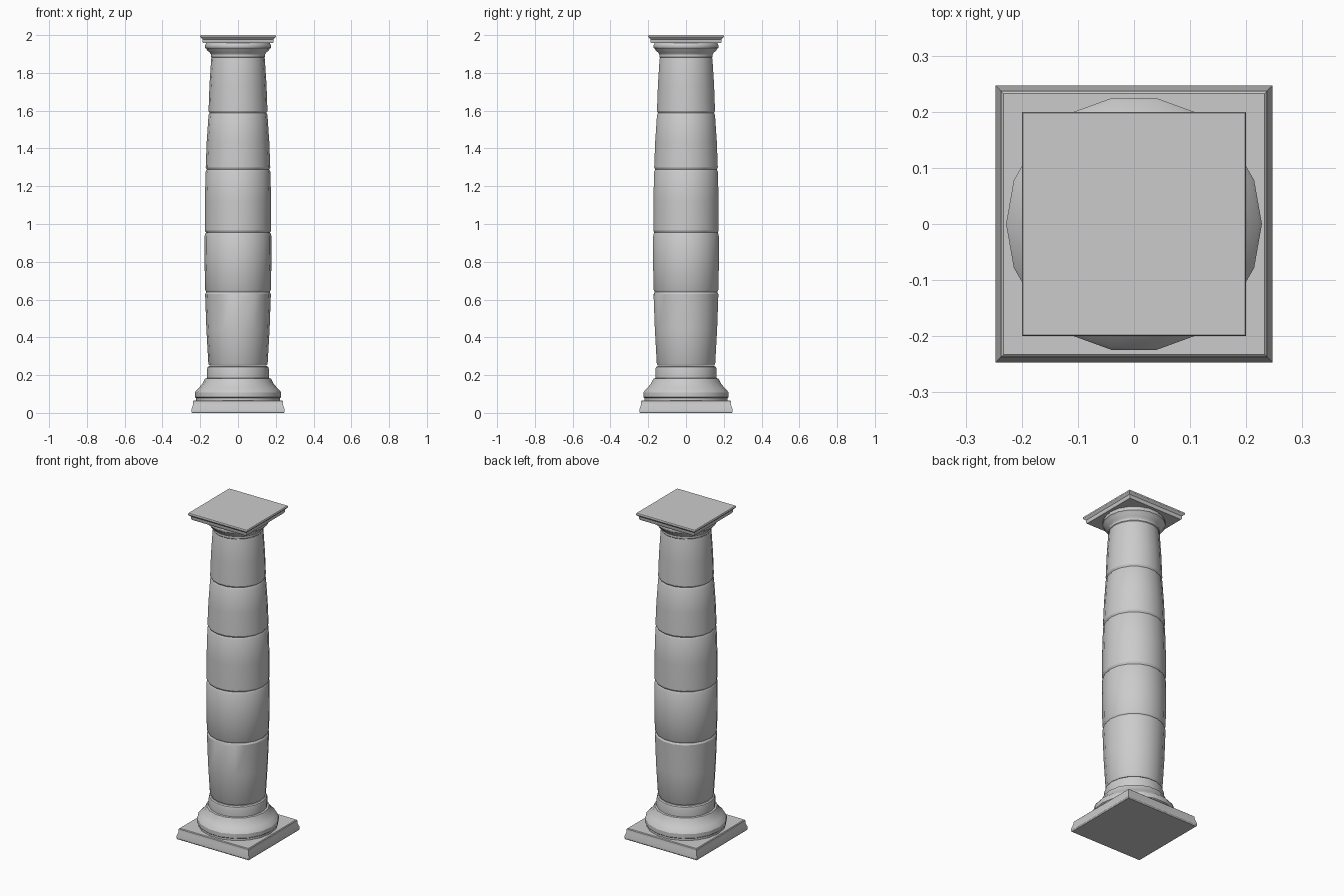
import bpy, bmesh, math

if "Cube" in bpy.data.objects:
    bpy.data.objects.remove(bpy.data.objects["Cube"])

stone = bpy.data.materials.new("pale_stone")
stone.diffuse_color = (0.6, 0.6, 0.6, 1)
stone.use_nodes = True
stone.node_tree.nodes["Principled BSDF"].inputs["Base Color"].default_value = stone.diffuse_color


def stack(name, profile, sides, turn=0.0, chip=None):
    """Skin rings of (radius, height) and cap both ends."""
    bm = bmesh.new()
    rings = []
    for r, z in profile:
        rings.append([bm.verts.new((r * math.cos(turn + 2 * math.pi * i / sides),
                                    r * math.sin(turn + 2 * math.pi * i / sides), z))
                      for i in range(sides)])
    for a, b in zip(rings, rings[1:]):
        for i in range(sides):
            j = (i + 1) % sides
            bm.faces.new((a[i], a[j], b[j], b[i]))
    bm.faces.new(rings[0][::-1])
    bm.faces.new(rings[-1])
    if chip:
        ring, index, drop = chip
        rings[ring][index].co.z -= drop
    me = bpy.data.meshes.new(name)
    bm.to_mesh(me)
    bm.free()
    me.materials.append(stone)
    ob = bpy.data.objects.new(name, me)
    bpy.context.collection.objects.link(ob)
    bpy.context.view_layer.objects.active = ob
    ob.select_set(True)
    return ob


def square(name, profile):
    k = math.sqrt(2)
    return stack(name, [(h * k, z) for h, z in profile], 4, math.pi / 4)


# square plinth and top slab
square("plinth", [(0.243, 0), (0.247, 0.006), (0.247, 0.018), (0.238, 0.045),
                  (0.237, 0.062), (0.233, 0.066)])
square("top_slab", [(0.184, 1.957), (0.187, 1.962), (0.188, 1.978),
                    (0.198, 1.987), (0.2, 1.99), (0.2, 1.997), (0.198, 2.0)])

# rounded base moulding
base = stack("base_moulding", [
    (0.222, 0.06), (0.222, 0.078), (0.228, 0.083), (0.228, 0.108), (0.222, 0.118),
    (0.205, 0.135), (0.188, 0.155), (0.18, 0.172), (0.175, 0.182), (0.164, 0.184),
    (0.164, 0.232), (0.161, 0.242), (0.154, 0.247)], 18)

# shaft of five drums with rounded joints
joints = [(0.157, 0.25), (0.174, 0.64), (0.176, 0.955),
          (0.171, 1.288), (0.156, 1.588), (0.142, 1.885)]
profile = []
for (r0, z0), (r1, z1) in zip(joints, joints[1:]):
    mid = (r0 + r1) / 2 + 0.002
    profile += [(r0 - 0.006, z0), (r0, z0 + 0.011),
                (mid, (z0 + z1) / 2), (r1, z1 - 0.011)]
profile.append((joints[-1][0] - 0.003, 1.885))
shaft = stack("shaft", profile, 18, chip=(3, 14, 0.012))

# flared capital
capital = stack("capital", [
    (0.139, 1.88), (0.143, 1.885), (0.143, 1.897), (0.15, 1.908), (0.164, 1.92),
    (0.168, 1.928), (0.174, 1.933), (0.175, 1.945), (0.171, 1.952), (0.168, 1.96)], 18)

bpy.ops.object.shade_smooth_by_angle(angle=math.radians(28))
